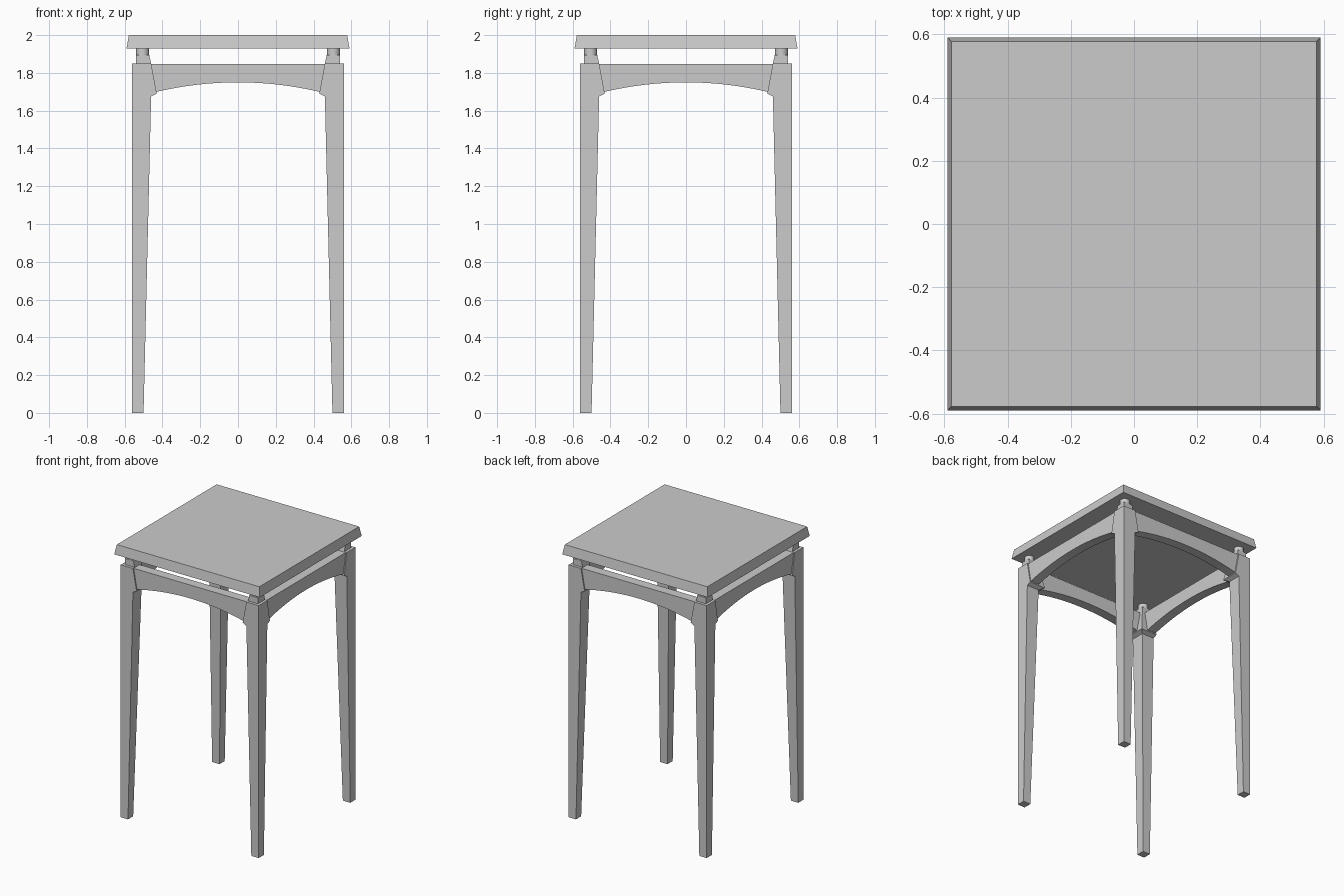
import bpy, bmesh, math
from mathutils import Matrix

cube = bpy.data.objects.get("Cube")
if cube:
    bpy.data.objects.remove(cube, do_unlink=True)

GREY = 0.6
mat = bpy.data.materials.new("plain_grey")
mat.use_nodes = True
mat.diffuse_color = (GREY, GREY, GREY, 1)
mat.node_tree.nodes["Principled BSDF"].inputs["Base Color"].default_value = (GREY, GREY, GREY, 1)


def finish(name, bm):
    bmesh.ops.recalc_face_normals(bm, faces=bm.faces)
    mesh = bpy.data.meshes.new(name)
    bm.to_mesh(mesh)
    bm.free()
    mesh.materials.append(mat)
    obj = bpy.data.objects.new(name, mesh)
    bpy.context.collection.objects.link(obj)
    return obj


def square_loft(name, sections, sx=1, sy=1):
    """Loft square rings given as (z, inner, outer) into one closed solid."""
    bm = bmesh.new()
    rings = []
    for z, a, b in sections:
        corners = ((a, a), (b, a), (b, b), (a, b))
        rings.append([bm.verts.new((x * sx, y * sy, z)) for x, y in corners])
    for low, high in zip(rings, rings[1:]):
        for i in range(4):
            j = (i + 1) % 4
            bm.faces.new((low[i], low[j], high[j], high[i]))
    bm.faces.new(rings[0])
    bm.faces.new(rings[-1])
    return finish(name, bm)


def apron(name, angle):
    """Straight-topped rail with an arched underside, turned to one side."""
    end, steps, top = 0.47, 24, 1.848
    xs = [-end + 2 * end * i / steps for i in range(steps + 1)]
    profile = [(x, 1.75 - 0.05 * (x / 0.43) ** 2) for x in xs]
    profile += [(end, top), (-end, top)]
    bm = bmesh.new()
    face = bm.faces.new([bm.verts.new((x, -0.552, z)) for x, z in profile])
    out = bmesh.ops.extrude_face_region(bm, geom=[face])
    moved = [v for v in out["geom"] if isinstance(v, bmesh.types.BMVert)]
    bmesh.ops.translate(bm, verts=moved, vec=(0, 0.07, 0))
    bmesh.ops.rotate(bm, verts=bm.verts, matrix=Matrix.Rotation(angle, 3, "Z"))
    return finish(name, bm)


# Seat slab, slightly narrower at the top
square_loft("seat", [(1.93, -0.59, 0.59), (2.0, -0.578, 0.578)])

# Tapered legs with a flared shoulder and stepped head, each with a round peg
LEG = [(0, 0.50, 0.56), (1.675, 0.46, 0.56), (1.69, 0.43, 0.56),
       (1.85, 0.46, 0.56), (1.85, 0.46, 0.54), (1.895, 0.47, 0.54)]
for front, sy in (("front", -1), ("back", 1)):
    for side, sx in (("left", 1), ("right", -1)):
        square_loft(f"{front}_{side}_leg", LEG, sx, sy)
        bm = bmesh.new()
        bmesh.ops.create_cone(bm, cap_ends=True, segments=24,
                              radius1=0.034, radius2=0.034, depth=0.045)
        bmesh.ops.translate(bm, verts=bm.verts, vec=(0.505 * sx, 0.505 * sy, 1.9125))
        peg = finish(f"{front}_{side}_peg", bm)
        for p in peg.data.polygons:
            p.use_smooth = abs(p.normal.z) < 0.5

# Arched aprons between the legs
for i, side in enumerate(("front", "left", "back", "right")):
    apron(f"{side}_apron", i * math.pi / 2)
